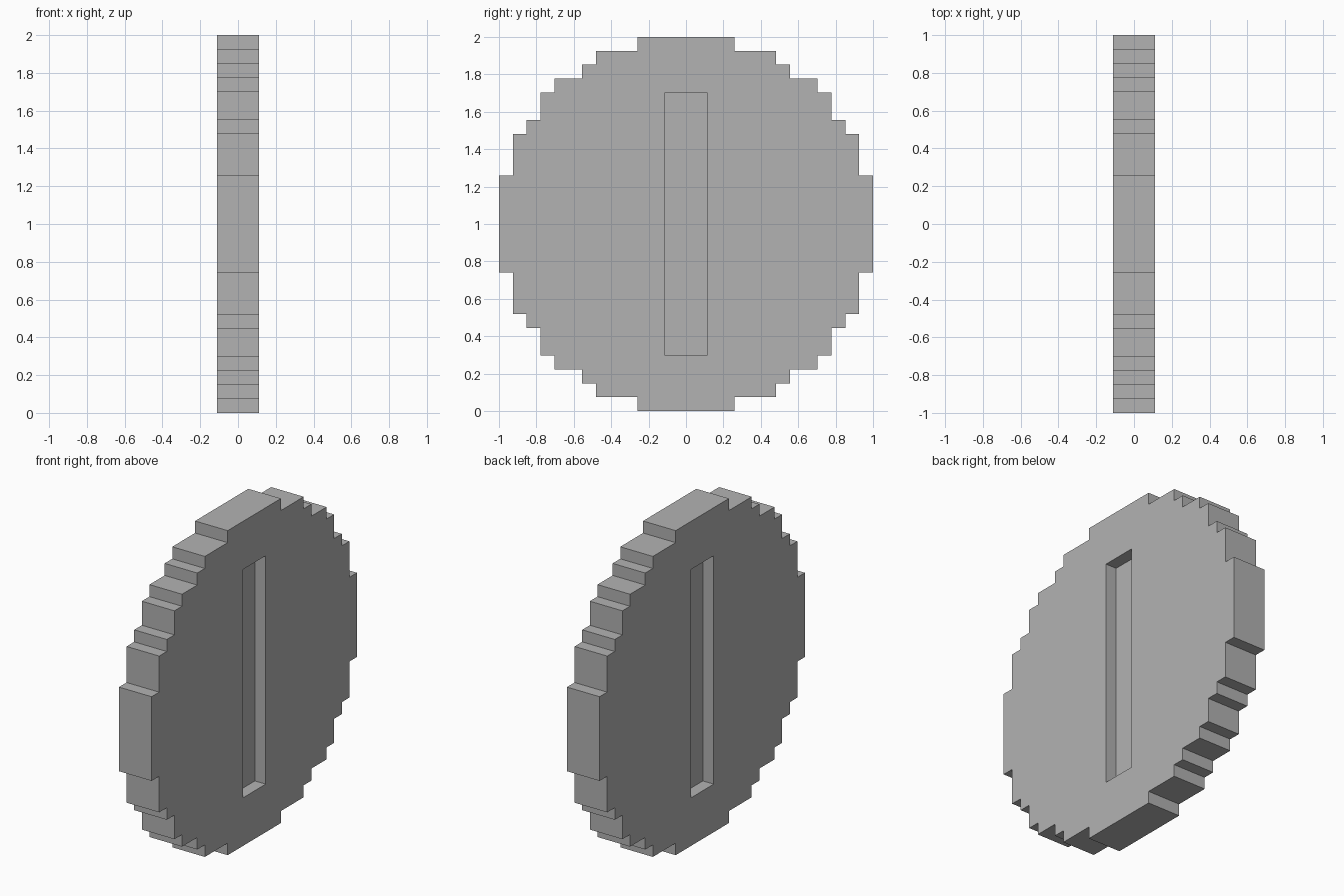
import bpy
import bmesh
from mathutils import Matrix

default = bpy.data.objects.get("Cube")
if default:
    bpy.data.objects.remove(default, do_unlink=True)

U = 2 / 27          # one block of the stepped outline
HALF = 1.5 * U      # half thickness of the disc

grey = bpy.data.materials.new("plain grey")
grey.use_nodes = True
colour = (0.448, 0.448, 0.448, 1)
grey.diffuse_color = colour
grey.node_tree.nodes["Principled BSDF"].inputs["Base Color"].default_value = colour


def add_object(name, bm):
    mesh = bpy.data.meshes.new(name)
    bmesh.ops.recalc_face_normals(bm, faces=bm.faces)
    bm.to_mesh(mesh)
    bm.free()
    mesh.materials.append(grey)
    obj = bpy.data.objects.new(name, mesh)
    bpy.context.collection.objects.link(obj)
    return obj


# Stepped quarter outline, in blocks, repeated four times around the centre
steps = [(13.5, 3.5), (12.5, 6.5), (11.5, 7.5), (10.5, 9.5),
         (9.5, 10.5), (7.5, 11.5), (6.5, 12.5), (3.5, 13.5)]
quarter = [steps[0]]
for (_, z), (y2, z2) in zip(steps, steps[1:]):
    quarter += [(y2, z), (y2, z2)]
outline = []
for _ in range(4):
    outline += quarter
    quarter = [(-z, y) for y, z in quarter]

# Coin disc
bm = bmesh.new()
face = bm.faces.new([bm.verts.new((-HALF, y * U, 1 + z * U)) for y, z in outline])
side = bmesh.ops.extrude_face_region(bm, geom=[face])["geom"]
bmesh.ops.translate(bm, vec=(2 * HALF, 0, 0),
                    verts=[v for v in side if isinstance(v, bmesh.types.BMVert)])
coin = add_object("coin", bm)

# Shallow upright slot, one block deep, in each face
bm = bmesh.new()
for sign in (-1, 1):
    bmesh.ops.create_cube(bm, size=1, matrix=Matrix.Translation((sign * 1.5 * U, 0, 1))
                          @ Matrix.Diagonal((2 * U, 3 * U, 19 * U, 1)))
cutter = add_object("slot_cutter", bm)
cutter.hide_render = True

cut = coin.modifiers.new("slots", "BOOLEAN")
cut.operation = "DIFFERENCE"
cut.solver = "EXACT"
cut.object = cutter
bpy.context.view_layer.objects.active = coin
bpy.ops.object.modifier_apply(modifier=cut.name)
bpy.data.objects.remove(cutter, do_unlink=True)
